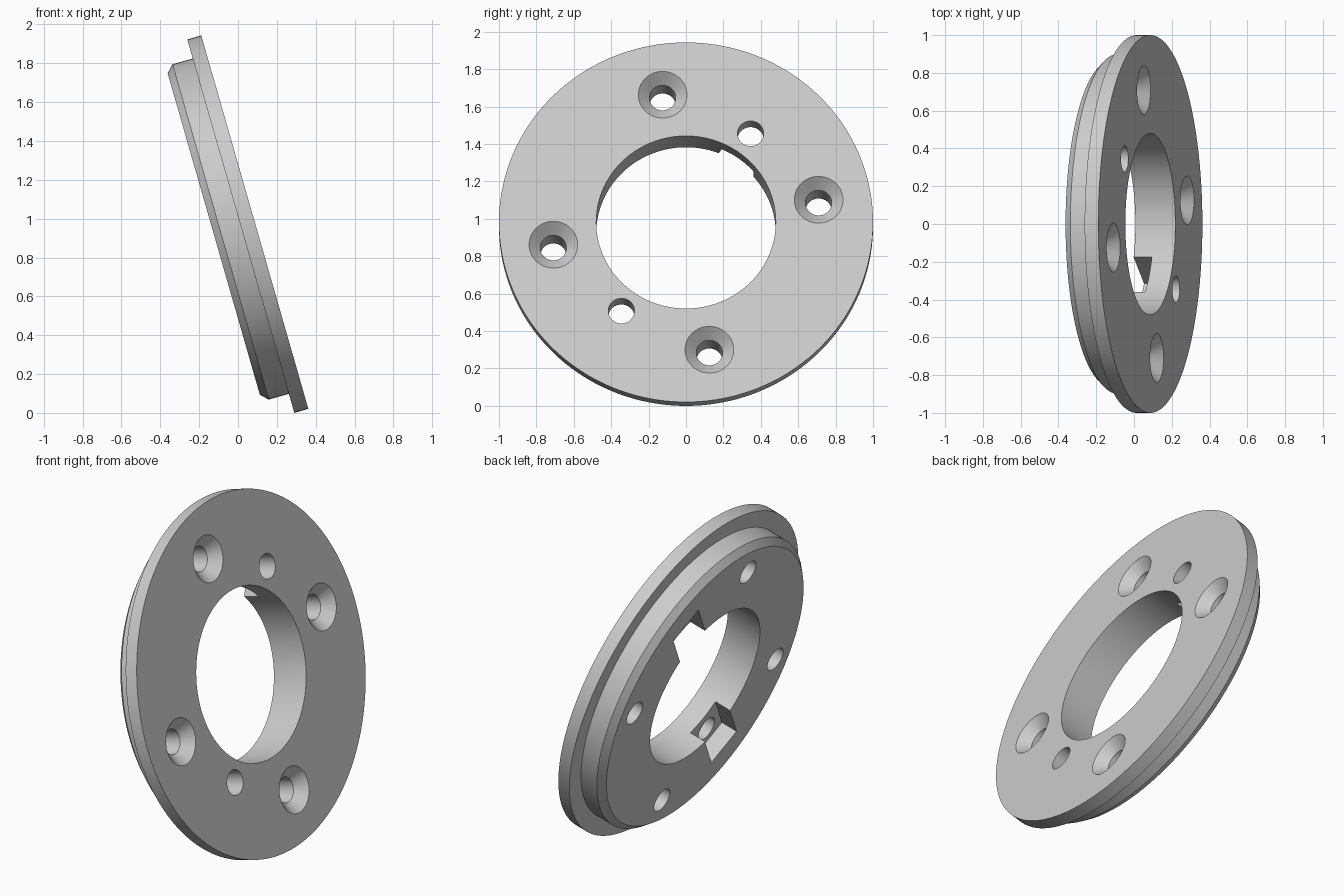
import bpy, bmesh, math
from mathutils import Matrix, Vector

default_cube = bpy.data.objects.get("Cube")
if default_cube:
    bpy.data.objects.remove(default_cube, do_unlink=True)

TILT = math.radians(16)
BOLT_RADIUS, PIN_RADIUS = 0.72, 0.602
FRONT_CENTRE = Vector((0.0865, 0, 0.982))
placement = Matrix.Translation(FRONT_CENTRE) @ Matrix.Rotation(-TILT, 4, 'Y')

steel = bpy.data.materials.new("light grey metal")
steel.use_nodes = True
grey = (0.6, 0.6, 0.6, 1)
steel.diffuse_color = grey
steel.node_tree.nodes["Principled BSDF"].inputs["Base Color"].default_value = grey


def make_object(name, bm):
    bmesh.ops.recalc_face_normals(bm, faces=bm.faces)
    mesh = bpy.data.meshes.new(name)
    bm.to_mesh(mesh)
    bm.free()
    mesh.materials.append(steel)
    obj = bpy.data.objects.new(name, mesh)
    bpy.context.collection.objects.link(obj)
    return obj


def lathe(name, profile, ring=False, y=0, z=0, steps=48):
    """Turn (x, radius) points about an x-parallel axis; ring closes the profile."""
    bm = bmesh.new()
    loops = []
    for x, r in profile:
        angles = [math.tau * i / steps for i in range(steps)]
        loops.append([bm.verts.new((x, y + r * math.sin(a), z + r * math.cos(a))) for a in angles])
    pairs = list(zip(loops, loops[1:]))
    if ring:
        pairs.append((loops[-1], loops[0]))
    else:
        bm.faces.new(loops[0])
        bm.faces.new(loops[-1])
    for a, b in pairs:
        for i in range(steps):
            j = (i + 1) % steps
            bm.faces.new((a[i], a[j], b[j], b[i]))
    return make_object(name, bm)


# Flange with a chamfered boss behind it and a plain bore
plate = lathe("flange_plate", [(0, 0.48), (0, 1), (-0.075, 1), (-0.075, 0.898),
                               (-0.183, 0.898), (-0.22, 0.861), (-0.22, 0.48)],
              ring=True, steps=160)

cutters = []
# Four countersunk bolt holes
for k in range(4):
    a = math.radians(90 * k - 10)
    cutters.append(lathe("bolt_hole_cutter", [(0.01, 0.14), (-0.06, 0.07), (-0.3, 0.07)],
                         y=BOLT_RADIUS * math.sin(a), z=BOLT_RADIUS * math.cos(a)))

# Two plain pin holes, each ending in a square slot open to the bore
for k in range(2):
    a = math.radians(180 * k + 35)
    cutters.append(lathe("pin_hole_cutter", [(0.05, 0.07), (-0.3, 0.07)],
                         y=PIN_RADIUS * math.sin(a), z=PIN_RADIUS * math.cos(a)))
    bm = bmesh.new()
    bmesh.ops.create_cube(bm, size=1)
    bmesh.ops.scale(bm, vec=(0.2, 0.225, 0.41), verts=bm.verts)
    bmesh.ops.translate(bm, vec=(-0.22, 0, 0.505), verts=bm.verts)
    bmesh.ops.rotate(bm, matrix=Matrix.Rotation(-a, 3, 'X'), verts=bm.verts)
    cutters.append(make_object("slot_cutter", bm))

# Cut everything out of the plate
for cutter in cutters:
    cutter.hide_render = True
    cut = plate.modifiers.new("cut", 'BOOLEAN')
    cut.operation = 'DIFFERENCE'
    cut.solver = 'EXACT'
    cut.object = cutter
bpy.context.view_layer.update()
graph = bpy.context.evaluated_depsgraph_get()
result = bpy.data.meshes.new_from_object(plate.evaluated_get(graph))
plate.modifiers.clear()
plate.data = result
for cutter in cutters:
    bpy.data.objects.remove(cutter, do_unlink=True)

# Tilt into place and shade
plate.data.transform(placement)
bpy.ops.object.select_all(action='DESELECT')
plate.select_set(True)
bpy.context.view_layer.objects.active = plate
bpy.ops.object.shade_smooth_by_angle(angle=math.radians(30))
